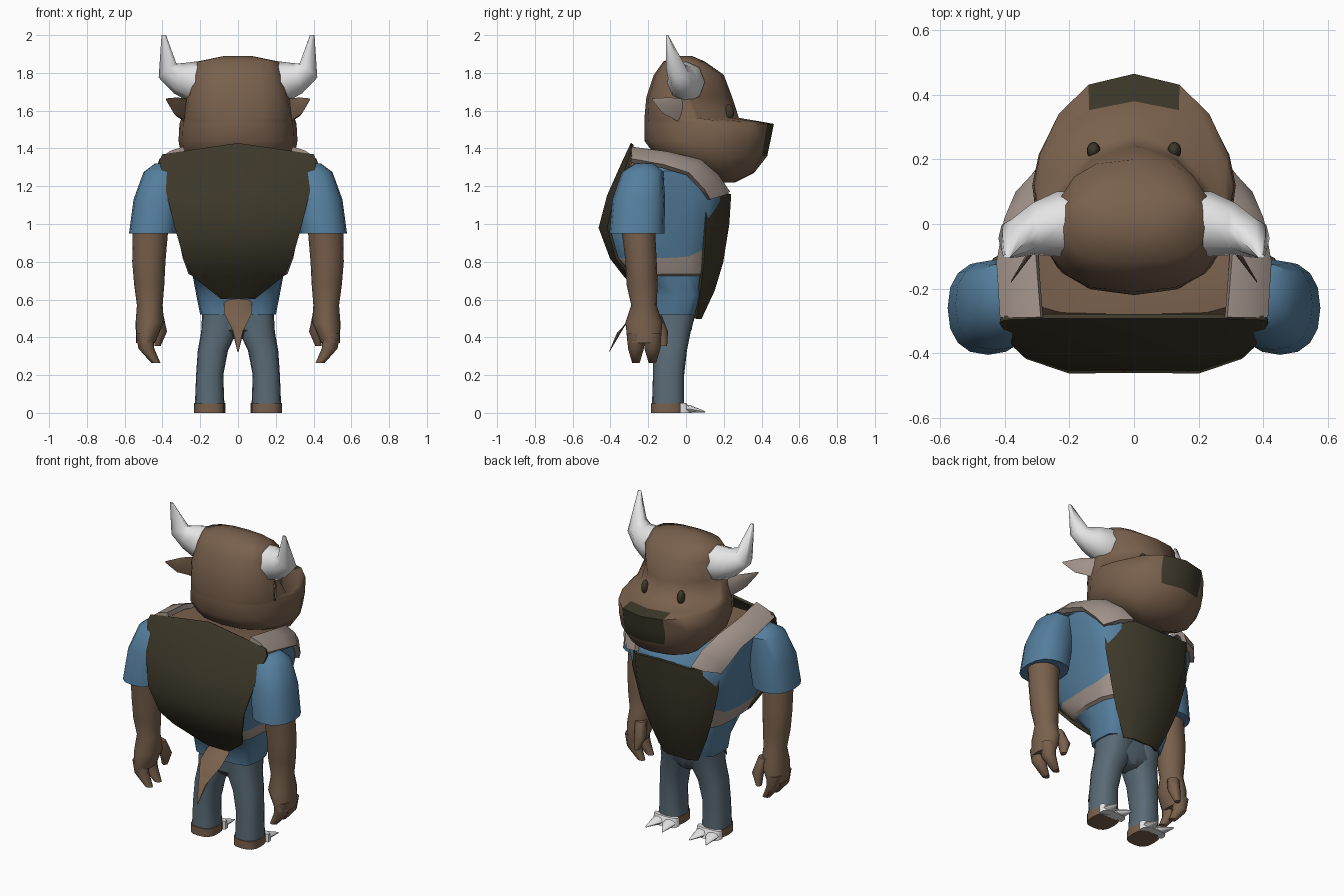
import bpy, bmesh, math
from mathutils import Vector

if "Cube" in bpy.data.objects:
    bpy.data.objects.remove(bpy.data.objects["Cube"])


def material(name, r, g, b):
    m = bpy.data.materials.new(name)
    m.diffuse_color = (r, g, b, 1)
    m.use_nodes = True
    m.node_tree.nodes["Principled BSDF"].inputs["Base Color"].default_value = (r, g, b, 1)
    return m


brown = material("brown_fur", .19, .118, .073)
dark = material("dark_leather", .046, .039, .022)
blue = material("blue_shirt", .09, .21, .34)
steel = material("steel_trousers", .1, .145, .18)
taupe = material("taupe_trim", .35, .285, .25)
white = material("white_horn", .78, .78, .78)


def oval(z, hw, back, front, cx=0, mid=None, p=1, q=None, n=16):
    """Horizontal ring; p squares it off, q shapes only its +y half."""
    mid = (back + front) / 2 if mid is None else mid
    q = p if q is None else q
    ring = []
    for i in range(n):
        s, c = math.sin(math.tau * i / n), math.cos(math.tau * i / n)
        x = cx + math.copysign(abs(s) ** p, s) * hw
        y = mid + (front - mid) * c ** q if c > 0 else mid + (back - mid) * abs(c) ** p
        ring.append(Vector((x, y, z)))
    return ring


def disc(c, u, v, n=8):
    """Ring around c spanned by two axes."""
    c, u, v = Vector(c), Vector(u), Vector(v)
    return [c + u * math.cos(math.tau * i / n) + v * math.sin(math.tau * i / n) for i in range(n)]


def finish(name, bm, mats, rule=None, angle=40, thick=0):
    bmesh.ops.recalc_face_normals(bm, faces=bm.faces)
    if rule:
        for f in bm.faces:
            f.material_index = rule(f.calc_center_median(), f.normal)
    me = bpy.data.meshes.new(name)
    bm.to_mesh(me)
    bm.free()
    for m in mats:
        me.materials.append(m)
    ob = bpy.data.objects.new(name, me)
    bpy.context.collection.objects.link(ob)
    bpy.ops.object.select_all(action="DESELECT")
    ob.select_set(True)
    bpy.context.view_layer.objects.active = ob
    if thick:
        mod = ob.modifiers.new("thickness", "SOLIDIFY")
        mod.thickness, mod.offset = thick, 0
        bpy.ops.object.modifier_apply(modifier=mod.name)
    bpy.ops.object.shade_smooth_by_angle(angle=math.radians(angle))


def loft(name, rings, *mats, rule=None, side=1, angle=40):
    bm = bmesh.new()
    vs = [[bm.verts.new((p.x * side, p.y, p.z)) for p in r] for r in rings]
    n = len(vs[0])
    for a, b in zip(vs, vs[1:]):
        for i in range(n):
            bm.faces.new((a[i], a[(i + 1) % n], b[(i + 1) % n], b[i]))
    bm.faces.new(vs[0])
    bm.faces.new(vs[-1])
    finish(name, bm, mats, rule, angle)


def sheet(name, rows, mat, thick, side=1):
    bm = bmesh.new()
    vs = [[bm.verts.new((p[0] * side, p[1], p[2])) for p in r] for r in rows]
    for a, b in zip(vs, vs[1:]):
        for i in range(len(a) - 1):
            bm.faces.new((a[i], a[i + 1], b[i + 1], b[i]))
    finish(name, bm, [mat], angle=65, thick=thick)


def panel_row(z, hw, edge, mid, drop=0):
    """One row across an apron panel, bending back at both edges."""
    shape = ((-1, 0), (-.6, 1), (0, .95), (.6, 1), (1, 0))
    return [(hw * t, edge + (mid - edge) * k, z - drop * abs(t)) for t, k in shape]


# Head with a broad muzzle and a dark nose patch
head = [
    oval(1.22, .10, .15, .26), oval(1.27, .22, .05, .36),
    oval(1.36, .30, -.16, .43, mid=.12, p=.85, q=1.2),
    oval(1.44, .315, -.22, .447, mid=.12, p=.82, q=1.3),
    oval(1.53, .31, -.22, .465, mid=.12, p=.82, q=1.3),
    oval(1.545, .305, -.22, .38, mid=.1, p=.82, q=1.3),
    oval(1.562, .30, -.22, .28, mid=.05, p=.85, q=3), oval(1.67, .275, -.21, .245, mid=0, p=.8, q=2.4),
    oval(1.79, .24, -.17, .2, mid=0, p=.75, q=.9), oval(1.86, .217, -.12, .1, p=.8),
    oval(1.89, .07, -.04, .03)]
loft("head", head, brown, dark, angle=75,
     rule=lambda c, n: int(abs(c.x) < .1 and c.y > .35 and 1.36 < c.z < 1.542))

# Torso: shirt with a trim belt that rises towards +y, and bare neck
belt_top = [Vector((v.x, v.y, v.z + .5 * max(0, v.y)))
            for v in oval(.82, .293, -.385, .15, mid=-.1, p=.4, q=.8)]
body = [
    oval(.52, .2, -.19, .05, p=.5), oval(.62, .22, -.2, .09, p=.5),
    oval(.725, .24, -.29, .11, mid=-.1, p=.45, q=.7), oval(.735, .262, -.32, .125, mid=-.1, p=.45, q=.7),
    belt_top, oval(.98, .325, -.43, .18, mid=-.1, p=.4, q=.8),
    oval(1.15, .365, -.385, .2, mid=-.1, p=.4, q=.8),
    oval(1.28, .385, -.32, .09, mid=-.1, p=.4, q=.7), oval(1.345, .33, -.28, 0, mid=-.1, p=.4, q=.7)]


def body_colour(c, n):
    if .727 < c.z < .85:
        return 1
    return 2 if c.z > 1.26 and abs(c.x) < .3 else 0


loft("torso", body, blue, taupe, brown, rule=body_colour)

# Leather panels on both faces of the torso
sheet("rear_panel", [
    panel_row(1.425, .4, -.29, -.285, .06), panel_row(1.33, .415, -.3, -.33),
    panel_row(1.15, .375, -.37, -.41), panel_row(.98, .332, -.41, -.455),
    panel_row(.82, .285, -.365, -.395), panel_row(.73, .24, -.295, -.325),
    panel_row(.61, .09, -.2, -.21)], dark, .016)
sheet("chest_panel", [
    panel_row(1.16, .31, .1, .232), panel_row(1, .295, .1, .222), panel_row(.8, .245, .09, .19),
    panel_row(.65, .19, .07, .145), panel_row(.5, .12, .05, .075)], dark, .016)

# Pelvis and tail
loft("pelvis", [oval(.39, .05, -.12, 0), oval(.44, .175, -.17, .03, p=.7),
                oval(.56, .195, -.18, .05, p=.6)], steel)
loft("tail", [disc((0, -.17, .6), (.075, 0, 0), (0, .03, .04)),
              disc((0, -.27, .53), (.075, 0, 0), (0, .03, .05)),
              disc((0, -.34, .45), (.035, 0, 0), (0, .025, .025)),
              disc((0, -.405, .325), (.003, 0, 0), (0, .003, .003))], brown)

# Paired parts
for label, s in (("left", 1), ("right", -1)):
    loft(label + "_horn", [
        disc((.2, 0, 1.75), (0, .1, 0), (0, 0, .108)),
        disc((.24, 0, 1.752), (0, .1, 0), (-.015, 0, .108)),
        disc((.315, -.015, 1.772), (0, .08, 0), (-.025, 0, .08)),
        disc((.373, -.045, 1.812), (.005, .06, -.01), (-.047, 0, .037)),
        disc((.393, -.1, 2), (0, .006, 0), (-.012, 0, 0))], white, side=s, angle=65)

    loft(label + "_ear", [
        disc((.275, -.03, 1.6), (-.02, .04, 0), (0, 0, .065)),
        disc((.325, -.09, 1.62), (-.02, .045, 0), (0, 0, .05)),
        disc((.38, -.178, 1.66), (0, .003, 0), (0, 0, .005))], brown, taupe, side=s,
        rule=lambda c, n: int(n.y > .1))

    loft(label + "_eye", [oval(1.59 + .044 * math.sin(a), .021 * math.cos(a), .227 - .027 * math.cos(a),
                               .227 + .027 * math.cos(a), cx=.125)
                          for a in (-1.45, -.9, -.4, 0, .4, .9, 1.45)], dark, side=s)

    sheet(label + "_shoulder_strap", [
        [(.285, -.29, 1.395), (.35, -.29, 1.375), (.405, -.29, 1.335)],
        [(.3, -.1, 1.37), (.37, -.11, 1.355), (.415, -.12, 1.305)],
        [(.275, .07, 1.33), (.345, .055, 1.31), (.39, .01, 1.265)],
        [(.225, .16, 1.255), (.305, .145, 1.225), (.355, .09, 1.18)],
        [(.19, .22, 1.165), (.265, .195, 1.15), (.325, .12, 1.13)]], taupe, .03, side=s)

    loft(label + "_sleeve", [
        oval(1.32, .05, -.27, -.17, cx=.39), oval(1.275, .105, -.34, -.12, cx=.395, p=.85),
        oval(1.13, .125, -.39, -.11, cx=.428, p=.85), oval(.95, .125, -.405, -.115, cx=.452, p=.85)],
        blue, side=s)

    loft(label + "_arm", [
        oval(1, .095, -.345, -.165, cx=.462), oval(.8, .088, -.32, -.155, cx=.472),
        oval(.68, .08, -.315, -.15, cx=.47), oval(.57, .068, -.29, -.155, cx=.467),
        oval(.48, .075, -.32, -.125, cx=.467), oval(.37, .05, -.31, -.135, cx=.49)],
        brown, side=s)
    for k, y in (("outer", -.265), ("inner", -.178)):
        loft(f"{label}_{k}_finger", [
            oval(.42, .045, y - .048, y + .048, cx=.495, n=8), oval(.34, .042, y - .042, y + .042, cx=.485, n=8),
            oval(.265, .024, y - .02, y + .02, cx=.435, n=8)], brown, side=s, angle=60)
    loft(label + "_thumb", [
        oval(.52, .035, -.2, -.13, cx=.43, n=8), oval(.43, .034, -.17, -.095, cx=.41, n=8),
        oval(.355, .016, -.14, -.1, cx=.425, n=8)], brown, side=s, angle=60)

    loft(label + "_leg", [
        oval(.045, .078, -.18, -.01, cx=.15, p=.8), oval(.2, .072, -.175, -.01, cx=.15, p=.8),
        oval(.33, .08, -.175, .005, cx=.133, p=.8), oval(.43, .095, -.175, .025, cx=.1, p=.8),
        oval(.52, .1, -.18, .05, cx=.09, p=.8)], steel, side=s)
    loft(label + "_foot", [oval(0, .08, -.185, -.01, cx=.15, p=.7),
                           oval(.05, .08, -.185, -.01, cx=.15, p=.7)], brown, side=s)

    # Hoof cap with two claws
    loft(label + "_toe_cap", [oval(0, .083, -.035, .03, cx=.15, mid=-.03, p=.6),
                              oval(.052, .083, -.035, .002, cx=.15, mid=-.03, p=.6)], white, side=s)
    for k, x, tip in (("inner", .11, .095), ("outer", .19, .21)):
        loft(f"{label}_{k}_claw", [
            disc((x, -.03, .025), (.04, 0, 0), (0, 0, .025)),
            disc((x, .025, .02), (.036, 0, 0), (0, 0, .019)),
            disc((tip, .1, .006), (.004, 0, 0), (0, 0, .004))], white, side=s, angle=60)
